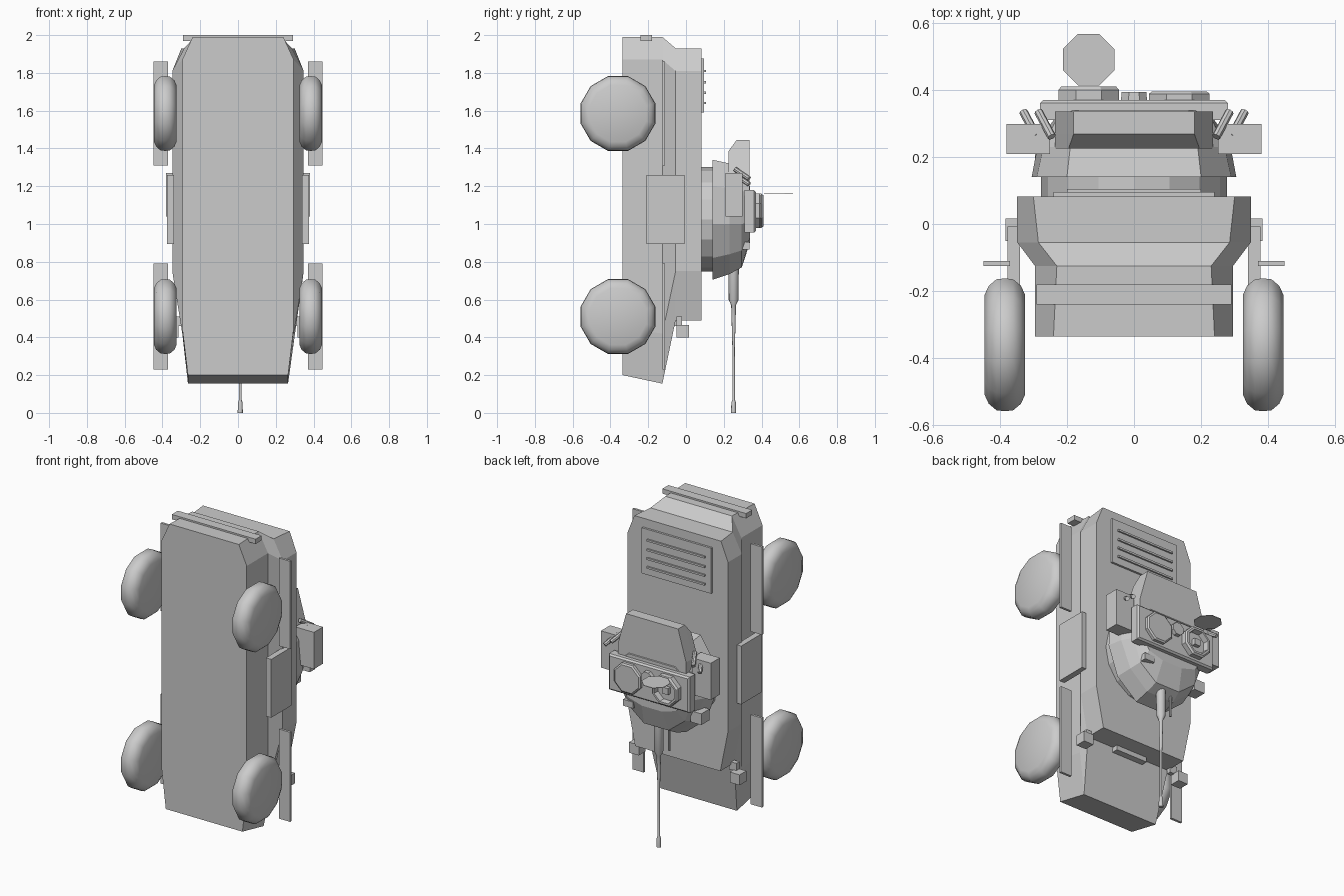
import bpy, bmesh, math
from mathutils import Vector

grey = bpy.data.materials.new("light_grey")
grey.diffuse_color = (0.6, 0.6, 0.6, 1)


def finish(name, bm, smooth=False):
    bmesh.ops.recalc_face_normals(bm, faces=bm.faces)
    me = bpy.data.meshes.new(name)
    bm.to_mesh(me)
    bm.free()
    me.materials.append(grey)
    ob = bpy.data.objects.new(name, me)
    bpy.context.collection.objects.link(ob)
    if smooth:
        bpy.ops.object.select_all(action='DESELECT')
        ob.select_set(True)
        bpy.context.view_layer.objects.active = ob
        bpy.ops.object.shade_smooth_by_angle(angle=math.radians(50))
    return ob


def loft(name, rings, caps=True, smooth=False):
    """Skin between rings of 3D points."""
    bm = bmesh.new()
    vs = [[bm.verts.new(p) for p in r] for r in rings]
    n = len(vs[0])
    for a, b in zip(vs, vs[1:]):
        for i in range(n):
            j = (i + 1) % n
            bm.faces.new((a[i], a[j], b[j], b[i]))
    if caps:
        bm.faces.new(vs[0])
        bm.faces.new(vs[-1])
    return finish(name, bm, smooth)


def mirrored(y, half):
    """Closed outline at height y from half outline points (x, z)."""
    return [(x, y, z) for x, z in half] + [(-x, y, z) for x, z in reversed(half)]


def box(name, x0, x1, y0, y1, z0, z1):
    return loft(name, [[(x0, y, z0), (x1, y, z0), (x1, y, z1), (x0, y, z1)] for y in (y0, y1)])


def lathe(name, a, axis, profile, n, turn=0, smooth=False):
    """Turned part: profile of (distance along axis, radius) from point a."""
    a, d = Vector(a), Vector(axis).normalized()
    u = d.orthogonal().normalized()
    w = d.cross(u)
    ang = [turn + 2 * math.pi * i / n for i in range(n)]
    return loft(name, [[a + d * t + (u * math.cos(k) + w * math.sin(k)) * r for k in ang]
                       for t, r in profile], smooth=smooth)


# Hull with tapered nose and overhanging upper body
loft("hull", [
    mirrored(-0.335, [(0.265, 0.2), (0.295, 0.45), (0.295, 1.87), (0.24, 1.99)]),
    mirrored(-0.125, [(0.265, 0.155), (0.295, 0.42), (0.295, 1.87), (0.23, 1.99)]),
    mirrored(-0.055, [(0.295, 0.49), (0.348, 0.75), (0.348, 1.81), (0.285, 1.93)]),
    mirrored(0.082, [(0.295, 0.49), (0.348, 0.75), (0.348, 1.81), (0.3, 1.93)])])
box("rear_bumper", -0.29, 0.29, -0.24, -0.18, 1.97, 2.0)
box("nose_block", -0.11, 0.11, -0.06, -0.02, 0.46, 0.495)

# Engine grille
box("grille_panel", -0.24, 0.24, 0.08, 0.095, 1.59, 1.875)
for z in (1.64, 1.695, 1.75, 1.81):
    box("grille_slat", -0.2, 0.2, 0.093, 0.105, z - 0.006, z + 0.006)

# Wheels, fenders, side bins, headlights
tyre = [(0, 0.155), (0.012, 0.182), (0.035, 0.202), (0.06, 0.205),
        (0.085, 0.202), (0.108, 0.182), (0.12, 0.155)]
for s in (-1, 1):
    def sbox(name, x0, x1, *r):
        box(name, min(s * x0, s * x1), max(s * x0, s * x1), *r)
    for z in (0.51, 1.585):
        lathe("wheel", (s * 0.325, -0.36, z), (s, 0, 0), tyre, 12, 0, True)
    sbox("front_fender", 0.37, 0.448, -0.125, -0.11, 0.23, 0.79)
    sbox("rear_fender", 0.37, 0.448, -0.125, -0.11, 1.31, 1.86)
    sbox("side_bin", 0.34, 0.377, -0.21, -0.008, 0.895, 1.26)
    sbox("headlight", 0.315, 0.383, -0.05, 0.017, 0.4, 0.465)
    sbox("headlight_bracket", 0.285, 0.335, -0.05, -0.02, 0.46, 0.51)
    # Turret side boxes and launcher tubes
    sbox("turret_bin", 0.25, 0.38, 0.208, 0.298, 1.04, 1.27)
    for x, z in ((0.245, 1.29), (0.29, 1.26)):
        lathe("launcher_tube", (s * x, 0.26, z), (s * 0.04, 0.075, -0.05),
              [(0, 0.013), (0.098, 0.013)], 8)

# Turret ring and faceted turret
lathe("turret_ring", (0, 0.075, 1.025), (0, 1, 0), [(0, 0.277), (0.07, 0.277)], 16)
loft("turret", [
    mirrored(0.14, [(0.1, 0.705), (0.24, 0.82), (0.305, 1.0), (0.29, 1.2), (0.2, 1.34)]),
    mirrored(0.23, [(0.095, 0.735), (0.22, 0.84), (0.288, 1.0), (0.27, 1.19), (0.19, 1.32)]),
    mirrored(0.295, [(0.085, 0.77), (0.2, 0.86), (0.25, 1.0), (0.24, 1.18), (0.17, 1.26)]),
    mirrored(0.338, [(0.07, 0.9), (0.17, 0.93), (0.22, 1.01), (0.22, 1.15), (0.16, 1.2)])])

# Bustle behind the turret, undercut at its end
loft("bustle", [
    mirrored(0.225, [(0.235, 1.15), (0.235, 1.25), (0.195, 1.385)]),
    mirrored(0.268, [(0.235, 1.15), (0.235, 1.25), (0.18, 1.445)]),
    mirrored(0.335, [(0.235, 1.15), (0.235, 1.25), (0.18, 1.445)])])

# Roof plate with hatches
loft("roof_plate", [
    mirrored(0.31, [(0.28, 0.955), (0.28, 1.18)]),
    mirrored(0.36, [(0.28, 0.955), (0.28, 1.18)]),
    mirrored(0.37, [(0.27, 0.965), (0.27, 1.17)])])
oct_turn = math.pi / 8
lathe("closed_hatch", (0.135, 0.368, 1.07), (0, 1, 0),
      [(0, 0.098), (0.02, 0.098), (0.027, 0.088)], 8, oct_turn)
lathe("open_hatch_rim", (-0.135, 0.368, 1.07), (0, 1, 0),
      [(0, 0.098), (0.032, 0.098), (0.042, 0.088), (0.042, 0.075), (0.008, 0.07)], 8, oct_turn)
box("hatch_sight", -0.155, -0.115, 0.37, 0.4, 1.05, 1.09)
lathe("open_hatch_lid", (-0.135, 0.49, 1.158), (0, 0, 1),
      [(0, 0.083), (0.003, 0.083)], 8, oct_turn)
lathe("roof_cap", (0, 0.368, 1.11), (0, 1, 0), [(0, 0.042), (0.025, 0.04)], 8, oct_turn)

# Sights on the turret front
box("gunner_sight", -0.295, -0.22, 0.19, 0.27, 0.85, 0.92)
box("small_periscope", 0.13, 0.2, 0.3, 0.337, 0.865, 0.905)

# Main gun and coaxial gun
lathe("main_gun", (0.012, 0.252, 0.82), (0, 0, -1),
      [(0, 0.028), (0.22, 0.027), (0.25, 0.013), (0.32, 0.011), (0.47, 0.007),
       (0.75, 0.007), (0.765, 0.012), (0.82, 0.014)], 10, 0, True)
lathe("coaxial_gun", (-0.06, 0.25, 0.8), (0, 0, -1), [(0, 0.008), (0.18, 0.007)], 8)
